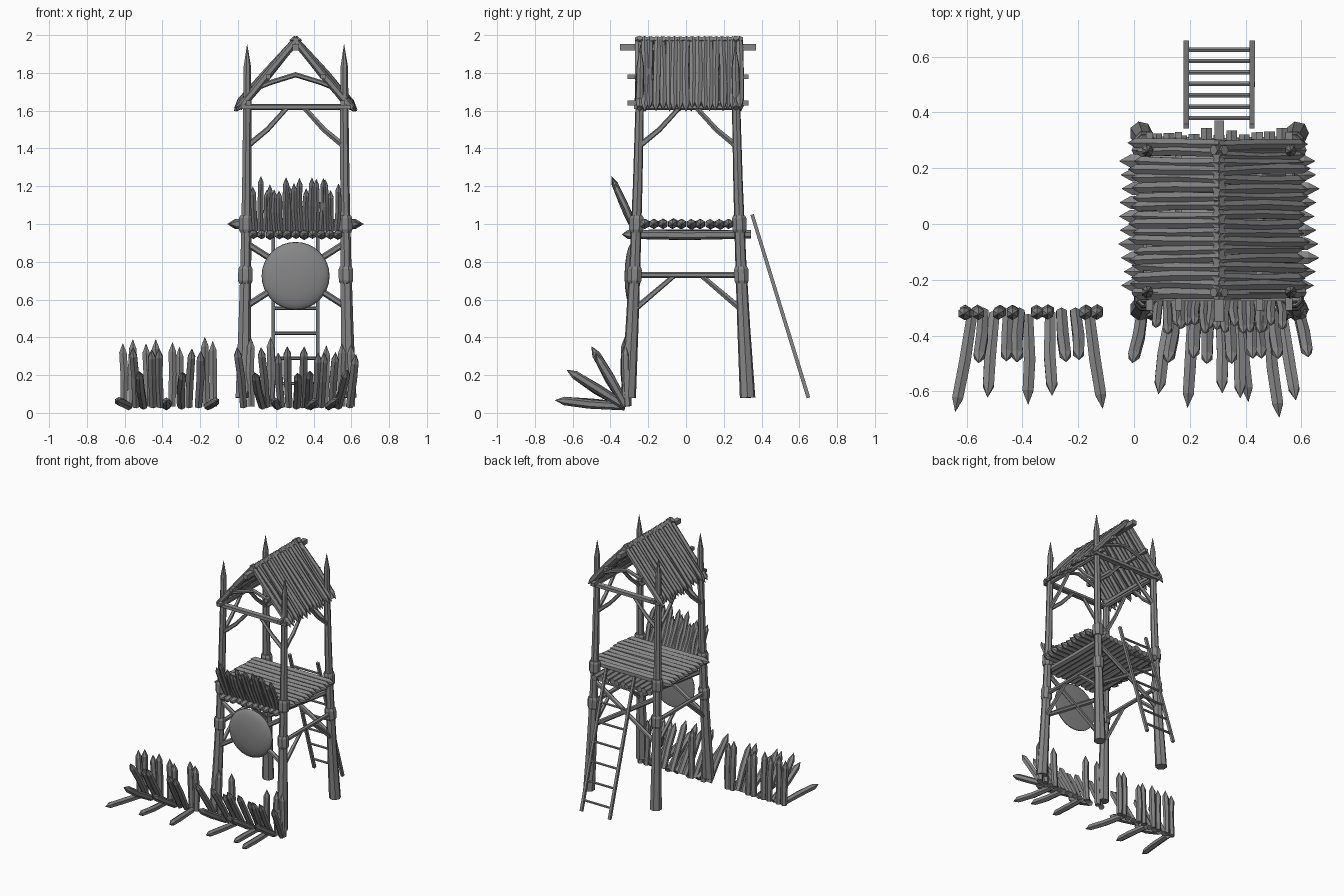
import bpy, bmesh, math, random
from mathutils import Vector

random.seed(7)
if "Cube" in bpy.data.objects:
    bpy.data.objects.remove(bpy.data.objects["Cube"])

wood = bpy.data.materials.new("weathered grey wood")
wood.use_nodes = True
GREY = (0.24, 0.24, 0.24, 1)
wood.diffuse_color = GREY
wood.node_tree.nodes["Principled BSDF"].inputs["Base Color"].default_value = GREY

CX = 0.305  # tower axis
SIDES = (-1, 1)


def rnd(a):
    return random.uniform(-a, a)


def pole(bm, pts, radii, sides=6):
    """Faceted pole swept through points with one radius for each."""
    pts = [Vector(p) for p in pts]
    d = (pts[-1] - pts[0]).normalized()
    u = d.cross(Vector((0, 1, 0) if abs(d.z) > 0.8 else (0, 0, 1))).normalized()
    v = d.cross(u)
    rings = []
    for p, r in zip(pts, radii):
        turns = [2 * math.pi * (i + 0.5) / sides for i in range(sides)]
        rings.append([bm.verts.new(p + (u * math.cos(a) + v * math.sin(a)) * r) for a in turns])
    for a, b in zip(rings, rings[1:]):
        for i in range(sides):
            j = (i + 1) % sides
            bm.faces.new((a[i], a[j], b[j], b[i]))
    bm.faces.new(rings[0])
    bm.faces.new(rings[-1])


def stake(bm, p, q, r, tip=0.05, both=False, crook=0.006):
    """Rough log from p to q, sharpened at q (and at p when both)."""
    p, q = Vector(p), Vector(q)
    d = (q - p).normalized()
    mid = (p + q) / 2 + Vector((rnd(crook), rnd(crook), rnd(crook)))
    pts, radii = [p, mid, q - d * tip, q], [r * 0.9, r, r * 0.95, 0.001]
    if both:
        pts, radii = [p, p + d * tip] + pts[1:], [0.001] + [r] + radii[1:]
    pole(bm, pts, radii)


def finish(name, bm):
    bmesh.ops.recalc_face_normals(bm, faces=bm.faces)
    mesh = bpy.data.meshes.new(name)
    bm.to_mesh(mesh)
    bm.free()
    mesh.materials.append(wood)
    ob = bpy.data.objects.new(name, mesh)
    bpy.context.collection.objects.link(ob)


def leg_at(sx, sy, z):
    """Centre of a corner post, which splays out towards the foot."""
    t = (z - 0.08) / 1.52
    return Vector((CX + sx * (0.28 - 0.04 * t + 0.017 * t * t),
                   0.01 + sy * (0.316 - 0.09 * t + 0.03 * t * t), z))


# Corner posts with sharpened tops, and the bindings around them
posts, bindings = bmesh.new(), bmesh.new()
for sx in SIDES:
    for sy in SIDES:
        pole(posts, [leg_at(sx, sy, z) for z in (0.08, 0.45, 0.8, 1.2, 1.6, 1.83, 1.95)],
             [0.042, 0.035, 0.03, 0.026, 0.023, 0.021, 0.001], 7)
        for z in (0.73, 1.0):
            pole(bindings, [leg_at(sx, sy, z + h) for h in (-0.045, -0.03, 0.03, 0.045)],
                 [0.034, 0.041, 0.041, 0.034], 8)
finish("corner_posts", posts)
finish("post_bindings", bindings)


def rail_with_knees(bm, a, b, z, drop, reach, r, bend):
    """Rail between two posts, with a knee brace rising from each post."""
    pole(bm, [leg_at(*a, z), leg_at(*b, z)], [r, r])
    for s, e in ((a, b), (b, a)):
        start = leg_at(*s, z - drop)
        end = leg_at(*s, z).lerp(leg_at(*e, z), reach)
        mid = (start + end) / 2 - Vector((0, 0, bend))
        pole(bm, [start, mid, end], [r, r * 0.9, r * 0.8], 5)


# Lower rails with knee braces on the sides, crossed braces front and back
lower = bmesh.new()
for s in SIDES:
    rail_with_knees(lower, (s, -1), (s, 1), 0.73, 0.19, 0.38, 0.016, 0)
    for t in SIDES:
        pole(lower, [leg_at(s, t, 0.9), leg_at(-s, t, 0.56)], [0.017, 0.017])
finish("lower_braces", lower)

# Upper rails with bent knee braces
upper = bmesh.new()
for s in SIDES:
    rail_with_knees(upper, (-1, s), (1, s), 1.62, 0.21, 0.42, 0.016, 0.015)
    rail_with_knees(upper, (s, -1), (s, 1), 1.62, 0.21, 0.42, 0.016, 0.015)
    pole(upper, [(CX - 0.29, 0.01 + s * 0.275, 1.62), (CX + 0.29, 0.01 + s * 0.275, 1.62)],
         [0.016, 0.016], 4)
finish("upper_braces", upper)

# Deck: joists front to back, round logs across them
joists, deck = bmesh.new(), bmesh.new()
for i in range(11):
    x = CX - 0.225 + i * 0.045
    stake(joists, (x, 0.33 + rnd(0.015), 0.945), (x, -0.325 + rnd(0.015), 0.945), 0.025, 0.03)
for i in range(10):
    y = -0.22 + i * 0.0495
    stake(deck, (CX - 0.35 + rnd(0.012), y, 1.0), (CX + 0.35 + rnd(0.012), y, 1.0),
          0.027, 0.04, True)
finish("deck_joists", joists)
finish("deck_logs", deck)

# Front parapet of leaning stakes
parapet = bmesh.new()
for i in range(17):
    x = CX - 0.215 + i * 0.027
    k = random.uniform(0.8, 1.1)
    stake(parapet, (x, -0.27, 0.965), (x + rnd(0.012), -0.27 - 0.115 * k, 0.965 + 0.265 * k),
          0.018, 0.04)
finish("parapet_stakes", parapet)

# Round shield: domed front, nearly flat back
bm = bmesh.new()
bmesh.ops.create_uvsphere(bm, u_segments=32, v_segments=16, radius=0.18)
for v in bm.verts:
    depth = v.co.z * (0.25 if v.co.z > 0 else 0.04)
    v.co = Vector((CX + v.co.x, -0.28 - depth, 0.725 + v.co.y))
for f in bm.faces:
    f.smooth = True
finish("round_shield", bm)

# Ladder at the back
ladder = bmesh.new()
top, foot = Vector((0, 0.35, 1.05)), Vector((0, 0.648, 0.08))
for s in SIDES:
    off = Vector((CX + s * 0.118, 0, 0))
    pole(ladder, [top + off, foot + off], [0.013, 0.014], 4)
for i in range(7):
    c = top.lerp(foot, 0.1 + i * 0.137) + Vector((CX, 0, 0))
    pole(ladder, [c - Vector((0.125, 0, 0)), c + Vector((0.125, 0, 0))], [0.009, 0.009])
finish("ladder", ladder)

# Roof frame: ridge, purlins, rafters and bent collar beams
frame = bmesh.new()
pole(frame, [(CX, -0.35, 1.935), (CX, 0.37, 1.935)], [0.024, 0.024], 4)
for s in SIDES:
    y = 0.01 + s * 0.255
    for off, z in ((0.25, 1.64), (0.145, 1.78)):
        pole(frame, [(CX + s * off, -0.31, z), (CX + s * off, 0.33, z)], [0.018, 0.018], 4)
    pole(frame, [(CX - 0.23, y, 1.71), (CX - 0.13, y, 1.75), (CX, y, 1.79),
                 (CX + 0.13, y, 1.75), (CX + 0.23, y, 1.71)], [0.014] * 5)
    for t in SIDES:
        pole(frame, [(CX + t * 0.3, y, 1.615), (CX - t * 0.02, y, 1.985)], [0.018, 0.018])
finish("roof_frame", frame)

# Roof covering: rough pointed planks down each slope
roof = bmesh.new()
for s in SIDES:
    for i in range(18):
        y = -0.25 + i * 0.0315
        stake(roof, (CX - s * 0.01, y + rnd(0.006), 1.982),
              (CX + s * (0.315 + rnd(0.012)), y + rnd(0.008), 1.605 + rnd(0.01)), 0.021, 0.05)
finish("roof_planks", roof)


# Palisades: upright stakes with others splayed forward from the same line
def palisade(name, stakes):
    bm = bmesh.new()
    middle = (stakes[0][0] + stakes[-1][0]) / 2
    for x, pitch in stakes:
        a = math.radians(pitch)
        length = random.uniform(0.31, 0.37)
        fan = 0.25 * (x - middle) * math.cos(a) + rnd(0.008)
        base = Vector((x, -0.31 - 0.015 * math.cos(a), 0.035))
        tip = base + Vector((fan, -length * math.cos(a), length * math.sin(a)))
        stake(bm, base, tip, 0.024, 0.05)
    finish(name, bm)


UP, MID, LOW, FLAT = 88, 60, 32, 5
palisade("palisade_side", (
    (-0.605, UP), (-0.58, FLAT), (-0.56, UP), (-0.54, MID), (-0.5, LOW), (-0.48, UP),
    (-0.45, MID), (-0.435, UP), (-0.41, MID), (-0.38, FLAT), (-0.35, UP), (-0.305, UP),
    (-0.3, LOW), (-0.26, MID), (-0.21, MID), (-0.17, UP), (-0.16, FLAT), (-0.13, UP)))
palisade("palisade_tower", (
    (0.03, MID), (0.07, UP), (0.13, LOW), (0.15, MID), (0.17, UP), (0.21, FLAT), (0.23, MID),
    (0.27, MID), (0.31, LOW), (0.34, MID), (0.37, LOW), (0.385, FLAT), (0.41, MID), (0.44, MID),
    (0.46, UP), (0.48, FLAT), (0.5, MID), (0.53, LOW), (0.55, UP), (0.59, MID), (0.6, UP)))
